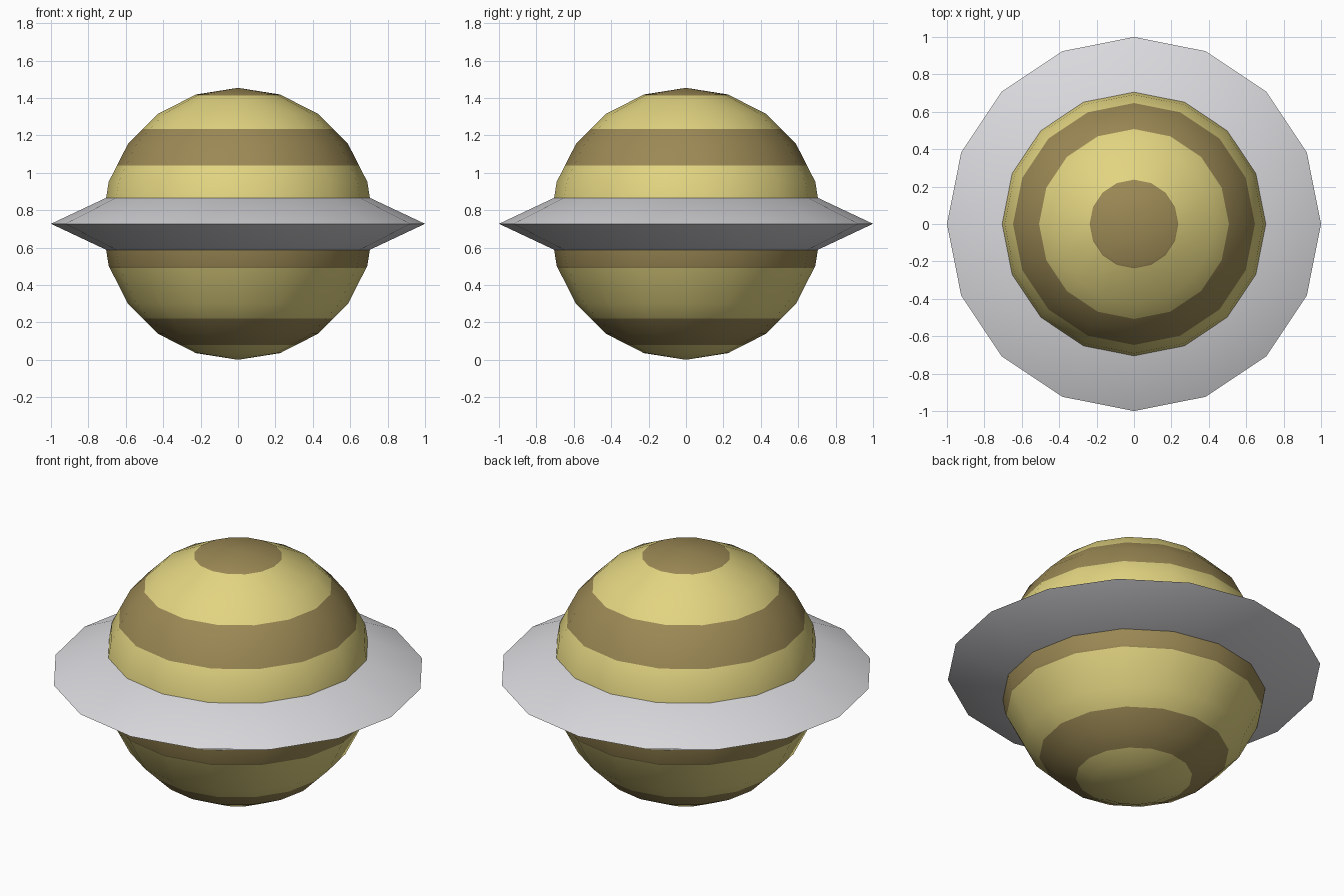
import bpy, bmesh
from mathutils import Matrix, Vector
from math import tau

SIDES = 16
RADIUS = 0.727
MID_Z = 0.727

if "Cube" in bpy.data.objects:
    bpy.data.objects.remove(bpy.data.objects["Cube"], do_unlink=True)


def material(name, rgb):
    mat = bpy.data.materials.new(name)
    mat.use_nodes = True
    mat.diffuse_color = (*rgb, 1)
    mat.node_tree.nodes["Principled BSDF"].inputs["Base Color"].default_value = (*rgb, 1)
    return mat


def finish(name, bm, mats):
    bmesh.ops.recalc_face_normals(bm, faces=bm.faces)
    mesh = bpy.data.meshes.new(name)
    bm.to_mesh(mesh)
    bm.free()
    for mat in mats:
        mesh.materials.append(mat)
    obj = bpy.data.objects.new(name, mesh)
    bpy.context.collection.objects.link(obj)
    bpy.ops.object.select_all(action="DESELECT")
    obj.select_set(True)
    bpy.context.view_layer.objects.active = obj
    bpy.ops.object.shade_smooth_by_angle(angle=0.6)
    return obj


yellow = material("pale yellow", (0.76, 0.66, 0.22))
brown = material("olive brown", (0.33, 0.25, 0.09))
grey = material("light grey", (0.70, 0.70, 0.73))

# Globe, cut level at each stripe edge
stripe_edges = [0.08, 0.22, 0.49, MID_Z, 1.04, 1.235, 1.412]
stripe_slots = [0, 1, 0, 1, 0, 1, 0, 1]
bm = bmesh.new()
bmesh.ops.create_uvsphere(bm, u_segments=SIDES, v_segments=10, radius=RADIUS,
                          matrix=Matrix.Translation((0, 0, MID_Z)))
for z in stripe_edges:
    bmesh.ops.bisect_plane(bm, geom=bm.verts[:] + bm.edges[:] + bm.faces[:], dist=1e-5,
                           plane_co=(0, 0, z), plane_no=(0, 0, 1))
for face in bm.faces:
    height = face.calc_center_median().z
    face.material_index = stripe_slots[sum(height > z for z in stripe_edges)]
finish("globe", bm, [yellow, brown])

# Ring, a sharp-rimmed wedge whose inner edges sit inside the globe
bm = bmesh.new()
profile = [bm.verts.new(Vector(p)) for p in
           ((0.66, 0, MID_Z + 0.16), (1, 0, MID_Z), (0.66, 0, MID_Z - 0.16))]
edges = [bm.edges.new(pair) for pair in zip(profile, profile[1:])]
bmesh.ops.spin(bm, geom=profile + edges, cent=(0, 0, 0), axis=(0, 0, 1),
               angle=tau, steps=SIDES, use_merge=True)
bmesh.ops.remove_doubles(bm, verts=bm.verts, dist=1e-4)
# Close the hidden inner wall so the ring is solid
bm.verts.ensure_lookup_table()
upper = sorted((v for v in bm.verts if v.co.z > MID_Z + 0.1),
               key=lambda v: Vector((1, 0)).angle_signed(v.co.xy))
lower = sorted((v for v in bm.verts if v.co.z < MID_Z - 0.1),
               key=lambda v: Vector((1, 0)).angle_signed(v.co.xy))
bm.faces.new(upper)
bm.faces.new(lower)
finish("ring", bm, [grey])
